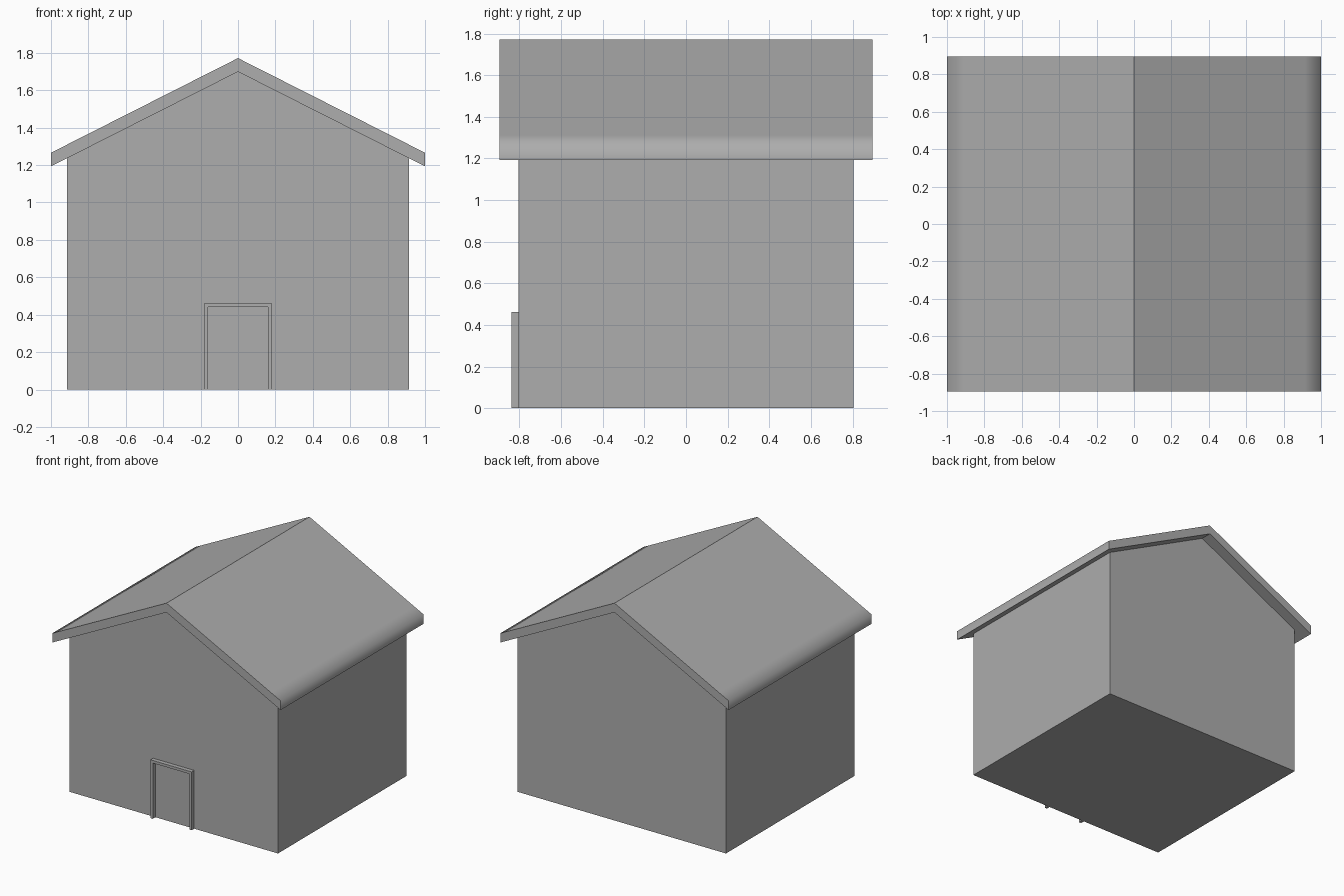
import bpy
import bmesh

cube = bpy.data.objects.get("Cube")
if cube:
    bpy.data.objects.remove(cube, do_unlink=True)

# Single plain grey for the whole house
grey = bpy.data.materials.new("mid_grey")
grey.use_nodes = True
colour = (0.418, 0.418, 0.418, 1)
grey.diffuse_color = colour
grey.node_tree.nodes["Principled BSDF"].inputs["Base Color"].default_value = colour


def mirrored(half):
    """Complete an outline given for x >= 0 by mirroring it across x = 0."""
    return half + [(-x, z) for x, z in reversed(half) if x > 0]


def prism(name, outline, y0, y1, soft=None):
    """Extrude an (x, z) outline along y; soft(x, z) picks rounded long edges."""
    bm = bmesh.new()
    front = bm.faces.new([bm.verts.new((x, y0, z)) for x, z in outline])
    moved = bmesh.ops.extrude_face_region(bm, geom=[front], use_keep_orig=True)
    back = [v for v in moved["geom"] if isinstance(v, bmesh.types.BMVert)]
    bmesh.ops.translate(bm, verts=back, vec=(0, y1 - y0, 0))
    bmesh.ops.recalc_face_normals(bm, faces=bm.faces)
    if soft:
        for face in bm.faces:
            face.smooth = True
        for edge in bm.edges:
            a, b = (v.co for v in edge.verts)
            edge.smooth = abs(a.y - b.y) > 0.1 and soft(a.x, a.z)
    mesh = bpy.data.meshes.new(name)
    bm.to_mesh(mesh)
    bm.free()
    mesh.materials.append(grey)
    obj = bpy.data.objects.new(name, mesh)
    bpy.context.collection.objects.link(obj)


RIDGE, EAVE, SLAB = 1.772, 1.266, 0.073
WALL_X, WALL_Y, ROOF_Y = 0.914, 0.805, 0.895


def slope(x):
    """Height of the roof's upper surface at x."""
    return RIDGE + (EAVE - RIDGE) * x


# Walls with gables reaching the underside of the roof
prism("house_walls",
      mirrored([(0, RIDGE - SLAB), (WALL_X, slope(WALL_X) - SLAB), (WALL_X, 0)]),
      -WALL_Y, WALL_Y)

# Gable roof slab with softly shaded upper eave edges
right_slope = [(WALL_X, slope(WALL_X)), (1, EAVE), (1, EAVE - SLAB)]
left_slope = [(-x, z) for x, z in reversed(right_slope)]
prism("gable_roof",
      [(0, RIDGE)] + right_slope + [(0, RIDGE - SLAB)] + left_slope,
      -ROOF_Y, ROOF_Y,
      soft=lambda x, z: abs(x) > 0.9 and z > EAVE - 0.01)

# Door frame: two posts and a lintel in one outline
prism("door_frame",
      mirrored([(0.18, 0.462), (0.18, 0), (0.16, 0), (0.16, 0.441)]),
      -0.838, -WALL_Y)
